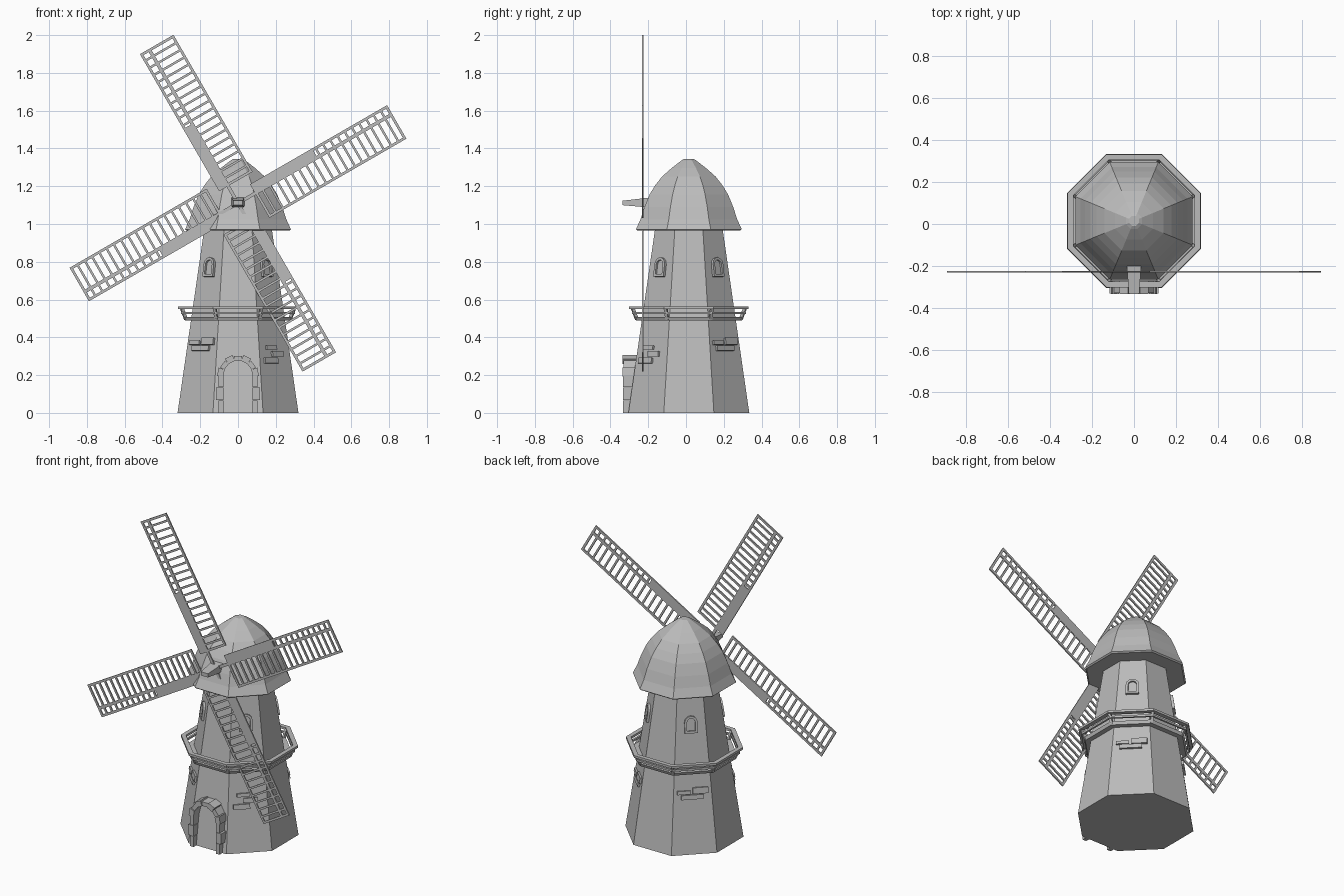
import bpy, bmesh, math
from mathutils import Matrix, Vector

if "Cube" in bpy.data.objects:
    bpy.data.objects.remove(bpy.data.objects["Cube"])

CY = 0.015                     # tower axis in y
BASE, SLOPE = 0.32, 0.145      # tower wall distance at ground, inward lean
TILT = math.atan(SLOPE)

grey = bpy.data.materials.new("stone_grey")
grey.use_nodes = True
grey.diffuse_color = (0.5, 0.5, 0.5, 1)
grey.node_tree.nodes["Principled BSDF"].inputs["Base Color"].default_value = (0.5, 0.5, 0.5, 1)


def finish(name, bm):
    bmesh.ops.recalc_face_normals(bm, faces=bm.faces)
    mesh = bpy.data.meshes.new(name)
    bm.to_mesh(mesh)
    bm.free()
    mesh.materials.append(grey)
    obj = bpy.data.objects.new(name, mesh)
    bpy.context.collection.objects.link(obj)
    return obj


def add_box(bm, x, y, z, matrix=Matrix()):
    """Box from (low, high) ranges."""
    centre = Vector([(r[0] + r[1]) / 2 for r in (x, y, z)])
    size = [r[1] - r[0] for r in (x, y, z)]
    m = matrix @ Matrix.Translation(centre) @ Matrix.Diagonal((*size, 1))
    return bmesh.ops.create_cube(bm, size=1, matrix=m)["verts"]


def corner(apothem, z, i):
    r = apothem / math.cos(math.pi / 8)
    a = (i + 0.5) * math.pi / 4
    return Vector((r * math.cos(a), CY + r * math.sin(a), z))


def add_octagon(bm, profile, ring=False):
    """Eight-sided loft; a ring joins the last profile point to the first."""
    loops = [[bm.verts.new(corner(ap, z, i)) for i in range(8)] for ap, z in profile]
    pairs = list(zip(loops, loops[1:]))
    if ring:
        pairs.append((loops[-1], loops[0]))
    else:
        bm.faces.new(loops[0])
        bm.faces.new(loops[-1])
    for low, high in pairs:
        for i in range(8):
            j = (i + 1) % 8
            bm.faces.new((low[i], low[j], high[j], high[i]))


def octagon(name, profile):
    bm = bmesh.new()
    add_octagon(bm, profile)
    return finish(name, bm)


def wall_matrix(degrees, z):
    """Frame on a wall: x right, -y outward, z up the slope."""
    return (Matrix.Translation((0, CY, 0)) @ Matrix.Rotation(math.radians(degrees), 4, "Z")
            @ Matrix.Translation((0, SLOPE * z - BASE, z)) @ Matrix.Rotation(-TILT, 4, "X"))


# Tower and domed roof
octagon("tower", [(BASE, 0), (BASE - SLOPE * 1.0, 1.0)])
octagon("roof", [(0.272, 0.965), (0.28, 0.972), (0.256, 1.025), (0.235, 1.09), (0.208, 1.156),
                 (0.178, 1.205), (0.142, 1.251), (0.09, 1.297), (0.038, 1.337), (0.024, 1.345)])

# Balcony floor, flared rails and corner posts
octagon("balcony_floor", [(0.28, 0.488), (0.288, 0.507)])
bm = bmesh.new()
for ap, z, w, h in ((0.298, 0.523, 0.008, 0.012), (0.308, 0.55, 0.018, 0.014)):
    add_octagon(bm, [(ap - w, z), (ap + w / 2, z), (ap + w / 2, z + h), (ap - w, z + h)], ring=True)
finish("balcony_rails", bm)
bm = bmesh.new()
for i in range(8):
    low, high = corner(0.275, 0.495, i), corner(0.3, 0.562, i)
    rot = (high - low).to_track_quat("Z", "Y").to_matrix().to_4x4()
    add_box(bm, (-0.008, 0.008), (-0.008, 0.008), (0, 0.07), Matrix.Translation(low) @ rot)
finish("balcony_posts", bm)


# Arched windows on the diagonal walls
def arch_points(half, bottom, spring, steps=6):
    pts = [(-half, bottom)]
    for k in range(steps + 1):
        a = math.pi * (1 - k / steps)
        pts.append((half * math.cos(a), spring + half * math.sin(a)))
    return pts + [(half, bottom)]


def window(name, matrix):
    bm = bmesh.new()
    outer, inner = arch_points(0.038, -0.05, 0.015), arch_points(0.024, -0.036, 0.015)
    rows = [(outer, 0.01), (outer, -0.014), (inner, -0.014), (inner, -0.003)]
    loops = [[bm.verts.new(matrix @ Vector((x, y, z))) for x, z in pts] for pts, y in rows]
    n = len(outer)
    for a, b in zip(loops, loops[1:]):
        for i in range(n):
            j = (i + 1) % n
            bm.faces.new((a[i], a[j], b[j], b[i]))
    bm.faces.new(loops[-1])
    finish(name, bm)


walls = {"front_left": 45, "back_left": 135, "back_right": 225, "front_right": 315}
for side, angle in walls.items():
    window("window_" + side, wall_matrix(angle, 0.77))

# Raised bricks: (left, right, bottom, top) on each diagonal wall
common = [(-0.09, -0.014, -0.01, 0.011), (0.0, 0.09, -0.01, 0.027), (-0.068, 0.06, -0.042, -0.015)]
stepped = [(-0.064, 0.011, -0.036, -0.015), (-0.026, 0.056, -0.073, -0.045), (-0.086, 0.011, -0.11, -0.08)]
for side, angle in walls.items():
    bm = bmesh.new()
    for l, r, b, t in (stepped if side == "front_left" else common):
        add_box(bm, (l, r), (-0.012, 0.01), (b, t), wall_matrix(angle, 0.37))
    finish("bricks_" + side, bm)

# Stone door arch: legs and wedge stones of alternating size
bm = bmesh.new()
for s in (-1, 1):
    for k in range(3):
        out = 0.104 + 0.012 * (k % 2)
        add_box(bm, sorted((s * 0.078, s * out)), (-0.333, -0.24), (k * 0.068, k * 0.068 + 0.066))
finish("door_arch_legs", bm)
bm = bmesh.new()
for k in range(7):
    m = Matrix.Translation((0, 0, 0.2)) @ Matrix.Rotation(math.radians((k - 3) * 27), 4, "Y")
    top = 0.108 - 0.007 * (k % 2)
    for v in add_box(bm, (-0.023, 0.023), (-0.335 + 0.005 * (k % 2), -0.2), (0.075, top), m):
        p = m.inverted() @ v.co
        if p.z < 0.09:
            v.co = m @ Vector((p.x * 0.8, p.y, p.z))
finish("door_arch_stones", bm)

# Tapered hub
HUB = 1.11
bm = bmesh.new()
for v in add_box(bm, (-0.038, 0.038), (-0.335, -0.15), (HUB - 0.027, HUB + 0.035)):
    if v.co.y < -0.3:
        v.co.x *= 0.65
        v.co.z = HUB + (v.co.z - HUB) * 0.38
finish("hub", bm)

# Four lattice sails
IN, OUT, LEFT, RIGHT = 0.105, 0.943, -0.055, 0.15
Y = (-0.232, -0.224)
sail_names = ("upper", "left", "lower", "right")
for q, label in enumerate(sail_names):
    m = Matrix.Translation((0, 0, HUB)) @ Matrix.Rotation(math.radians(-30 + 90 * q), 4, "Y")
    bm = bmesh.new()
    bars = [((-0.009, 0.009), (0, OUT)),                  # spar
            ((RIGHT - 0.014, RIGHT), (IN, OUT)),          # wide edge
            ((LEFT, LEFT + 0.014), (IN, OUT)),            # narrow edge
            ((LEFT, RIGHT), (OUT - 0.014, OUT)),          # tip
            ((LEFT, RIGHT), (IN, IN + 0.014)),            # root
            ((LEFT, 0), (IN, 0.485))]                     # solid board
    pitch = (OUT - IN) / 19
    for k in range(1, 19):
        z = IN + k * pitch
        left = LEFT if z > 0.485 else 0
        bars.append(((left, RIGHT), (z - 0.006, z + 0.006)))
    for x, z in bars:
        add_box(bm, x, Y, z, m)
    finish("sail_" + label, bm)
